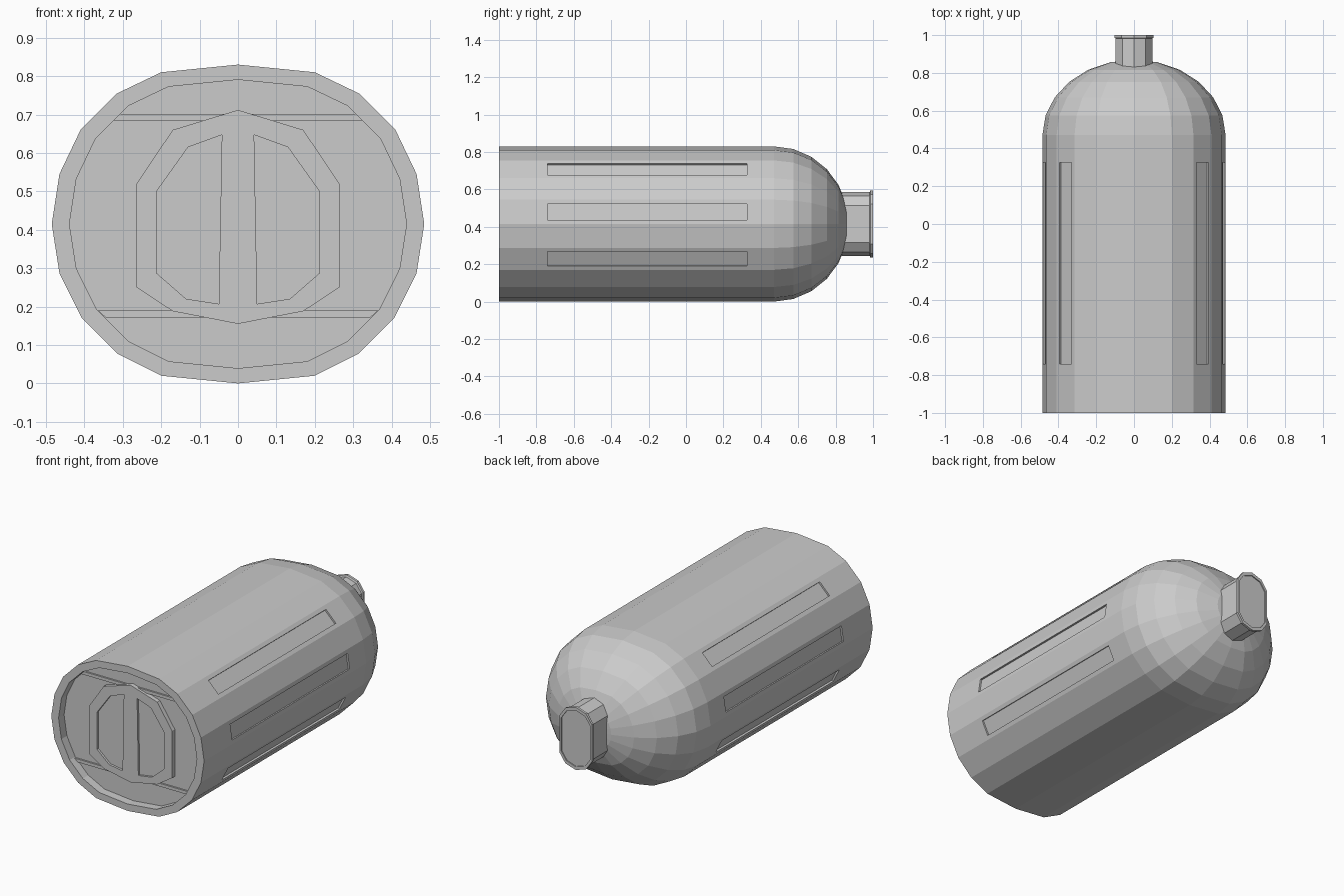
import bpy, bmesh, math
from mathutils import Vector

if "Cube" in bpy.data.objects:
    bpy.data.objects.remove(bpy.data.objects["Cube"])

CZ = 0.415  # height of the long axis


def mirror_x(half):
    """Close a right-hand half outline (top to bottom) into a full loop."""
    return half + [(-x, z) for x, z in reversed(half) if x > 1e-6]


def ring(outline, y, s=1.0):
    return [(x * s, y, CZ + (z - CZ) * s) for x, z in outline]


def loft(name, rings, tip=None):
    bm = bmesh.new()
    loops = [[bm.verts.new(p) for p in r] for r in rings]
    n = len(loops[0])
    for a, b in zip(loops, loops[1:]):
        for i in range(n):
            j = (i + 1) % n
            bm.faces.new((a[i], a[j], b[j], b[i]))
    bm.faces.new(loops[0])
    if tip:
        t = bm.verts.new(tip)
        for i in range(n):
            bm.faces.new((loops[-1][i], loops[-1][(i + 1) % n], t))
    else:
        bm.faces.new(loops[-1])
    bmesh.ops.recalc_face_normals(bm, faces=bm.faces)
    me = bpy.data.meshes.new(name)
    bm.to_mesh(me)
    bm.free()
    ob = bpy.data.objects.new(name, me)
    bpy.context.collection.objects.link(ob)
    return ob


def prism(name, outline, y0, y1):
    return loft(name, [ring(outline, y0), ring(outline, y1)])


def cut(target, cutter):
    m = target.modifiers.new("cut", 'BOOLEAN')
    m.operation, m.solver, m.object = 'DIFFERENCE', 'EXACT', cutter
    cutter.hide_render = True
    cutter.hide_set(True)


# Body: 20-sided shell with a recessed front and a domed back
half = [(0, .83), (.2, .81), (.315, .755), (.41, .66), (.465, .545), (.485, .415),
        (.465, .287), (.407, .17), (.315, .078), (.2, .02), (0, 0)]
outline = mirror_x(half)
rings = [ring(outline, -.95, .905), ring(outline, -1, .905), ring(outline, -1)]
for k in range(6):
    a = math.radians(15 * k)
    rings.append(ring(outline, .47 + .4 * math.sin(a), math.cos(a)))
body = loft("bottle_body", rings, tip=(0, .87, CZ))

# Shallow long panels sunk into three facets on each side
for i in (2, 4, 6):
    p, q = Vector(half[i]), Vector(half[i + 1])
    d = (q - p).normalized()
    nrm = Vector((-d.y, d.x))
    if nrm.x < 0:
        nrm = -nrm
    a, b = p.lerp(q, .17), p.lerp(q, .83)
    sect = [a - nrm * .01, b - nrm * .01, b + nrm * .03, a + nrm * .03]
    for s in (1, -1):
        side = "right" if s > 0 else "left"
        cut(body, prism(f"panel_cutter_{side}_{i}", [(v.x * s, v.y) for v in sect], -.74, .325))

# Thin cross bars on the recessed front
for name, z, w0, w1 in (("upper_bar", .684, .325, .308), ("lower_bar", .172, .345, .365)):
    prism(name, [(-w0, z), (w0, z), (w1, z + .018), (-w1, z + .018)], -.96, -.945)

# Raised plate with two sunken halves
plate = prism("front_plate", mirror_x([(0, .712), (.17, .66), (.264, .52), (.264, .25),
                                       (.17, .188), (0, .155)]), -.975, -.945)
pocket = [(.042, .647), (.13, .615), (.212, .5), (.212, .287), (.135, .22), (.05, .207)]
for s in (1, -1):
    cut(plate, prism("pocket_cutter", [(x * s, z) for x, z in pocket], -1.02, -.962))

# Neck at the back with a small lip and a slightly sunken end
neck = mirror_x([(0, CZ + .17), (.062, CZ + .15), (.097, CZ + .1),
                 (.097, CZ - .1), (.062, CZ - .15), (0, CZ - .17)])
loft("neck", [ring(neck, .8), ring(neck, .982), ring(neck, .986, 1.06), ring(neck, 1, 1.06),
              ring(neck, 1, .95), ring(neck, .994, .95)])
